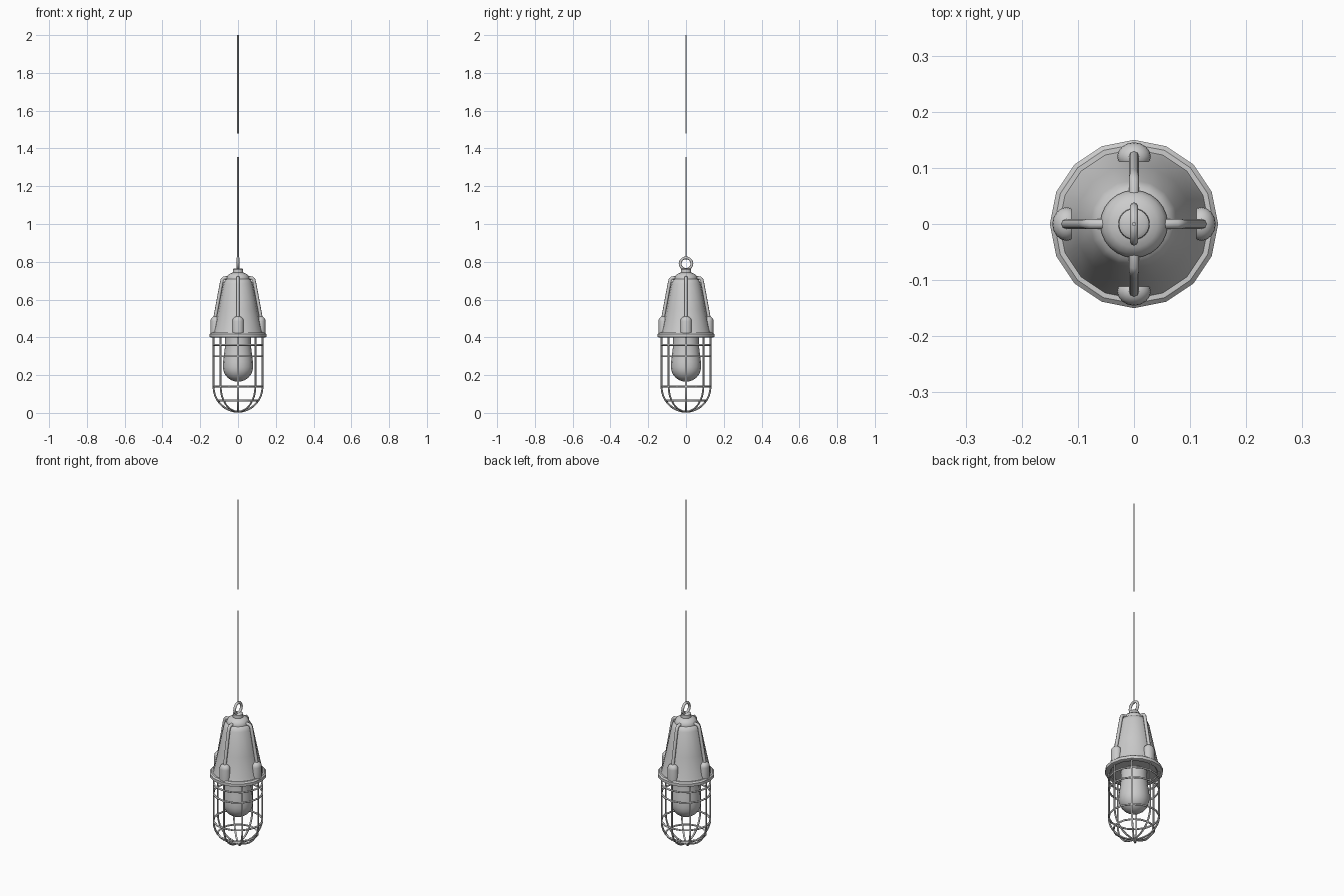
import bpy, bmesh
from math import pi, sin, cos, radians

if "Cube" in bpy.data.objects:
    bpy.data.objects.remove(bpy.data.objects["Cube"])


def smooth(ob, angle=40):
    bpy.ops.object.select_all(action='DESELECT')
    ob.select_set(True)
    bpy.context.view_layer.objects.active = ob
    bpy.ops.object.shade_smooth_by_angle(angle=radians(angle))


def lathe(name, profile, segs=16, loc=(0, 0, 0), scale=(1, 1, 1), rot=0):
    """Spin a (radius, z) profile around z."""
    bm = bmesh.new()
    vs = [bm.verts.new((r, 0, z)) for r, z in profile]
    es = [bm.edges.new(p) for p in zip(vs, vs[1:])]
    bmesh.ops.spin(bm, geom=vs + es, axis=(0, 0, 1), cent=(0, 0, 0),
                   angle=2 * pi, steps=segs, use_duplicate=False)
    bmesh.ops.remove_doubles(bm, verts=bm.verts, dist=1e-5)
    bmesh.ops.recalc_face_normals(bm, faces=bm.faces)
    me = bpy.data.meshes.new(name)
    bm.to_mesh(me)
    bm.free()
    ob = bpy.data.objects.new(name, me)
    bpy.context.collection.objects.link(ob)
    ob.location, ob.scale, ob.rotation_euler.z = loc, scale, rot
    smooth(ob)
    return ob


def tube(name, points, radius, rot=0, res=1):
    """Round bar along a path."""
    cu = bpy.data.curves.new(name, 'CURVE')
    cu.dimensions = '3D'
    cu.bevel_depth, cu.bevel_resolution, cu.use_fill_caps = radius, res, True
    sp = cu.splines.new('POLY')
    sp.points.add(len(points) - 1)
    for p, co in zip(sp.points, points):
        p.co = (*co, 1)
    ob = bpy.data.objects.new(name, cu)
    bpy.context.collection.objects.link(ob)
    ob.rotation_euler.z = rot
    bpy.ops.object.select_all(action='DESELECT')
    ob.select_set(True)
    bpy.context.view_layer.objects.active = ob
    bpy.ops.object.convert(target='MESH')
    ob = bpy.context.object
    smooth(ob, 60)
    return ob


def ring(name, radius, thick, loc, rot=(0, 0, 0), segs=16):
    bpy.ops.mesh.primitive_torus_add(location=loc, rotation=rot, major_radius=radius,
                                     minor_radius=thick, major_segments=segs, minor_segments=8)
    bpy.context.object.name = name
    smooth(bpy.context.object, 60)


# Suspension cord in two lengths, with a gap between them
tube("cord_lower", [(0, 0, 0.815), (0, 0, 1.355)], 0.004)
tube("cord_upper", [(0, 0, 1.48), (0, 0, 2.0)], 0.004)

# Hanging eye
ring("hanging_eye", 0.031, 0.0075, (0, 0, 0.79), (0, pi / 2, 0), 20)

# Cap and knob
lathe("cap", [(0, 0.765), (0.02, 0.765), (0.027, 0.76), (0.028, 0.742), (0.042, 0.738),
              (0.054, 0.728), (0.06, 0.715), (0.06, 0.69)], 24)

# Tapered housing
lathe("housing", [(0, 0.715), (0.05, 0.715), (0.068, 0.705), (0.078, 0.685),
                  (0.105, 0.55), (0.128, 0.44), (0.135, 0.42)])

# Rim flange
lathe("rim", [(0.12, 0.425), (0.142, 0.425), (0.15, 0.418), (0.15, 0.402),
              (0.146, 0.4), (0.125, 0.4), (0.12, 0.405), (0, 0.405)])

# Ribs and clamp lugs on four sides
dome = [(0.03 * sin(a * pi / 10), 0.485 + 0.027 * cos(a * pi / 10)) for a in range(6)]
for i in range(4):
    a = i * pi / 2
    tube("rib", [(0.05, 0, 0.716), (0.075, 0, 0.714), (0.084, 0, 0.703), (0.089, 0, 0.68),
                 (0.113, 0, 0.55), (0.136, 0, 0.425)], 0.009, a, 2)
    lathe("clamp_lug", dome + [(0.03, 0.42), (0, 0.42)], 16,
          (0.12 * cos(a), 0.12 * sin(a), 0), (0.85, 1, 1), a)

# Bulb
lathe("bulb", [(0.068, 0.41), (0.068, 0.36), (0.074, 0.31), (0.079, 0.27)] +
      [(0.08 * cos(t * pi / 12), 0.243 - 0.078 * sin(t * pi / 12)) for t in range(7)])

# Guard cage: four full hoops give eight bars
R, ZC = 0.13, 0.14
arc = [(-R * cos(t * pi / 16), 0, ZC - (R + 0.004) * sin(t * pi / 16)) for t in range(17)]
for i in range(4):
    tube("cage_hoop", [(-R, 0, 0.41)] + arc + [(R, 0, 0.41)], 0.005, i * pi / 4)
for z, r in ((0.36, R), (0.30, R), (0.14, R), (0.065, 0.106)):
    ring("cage_ring", r, 0.005, (0, 0, z))
